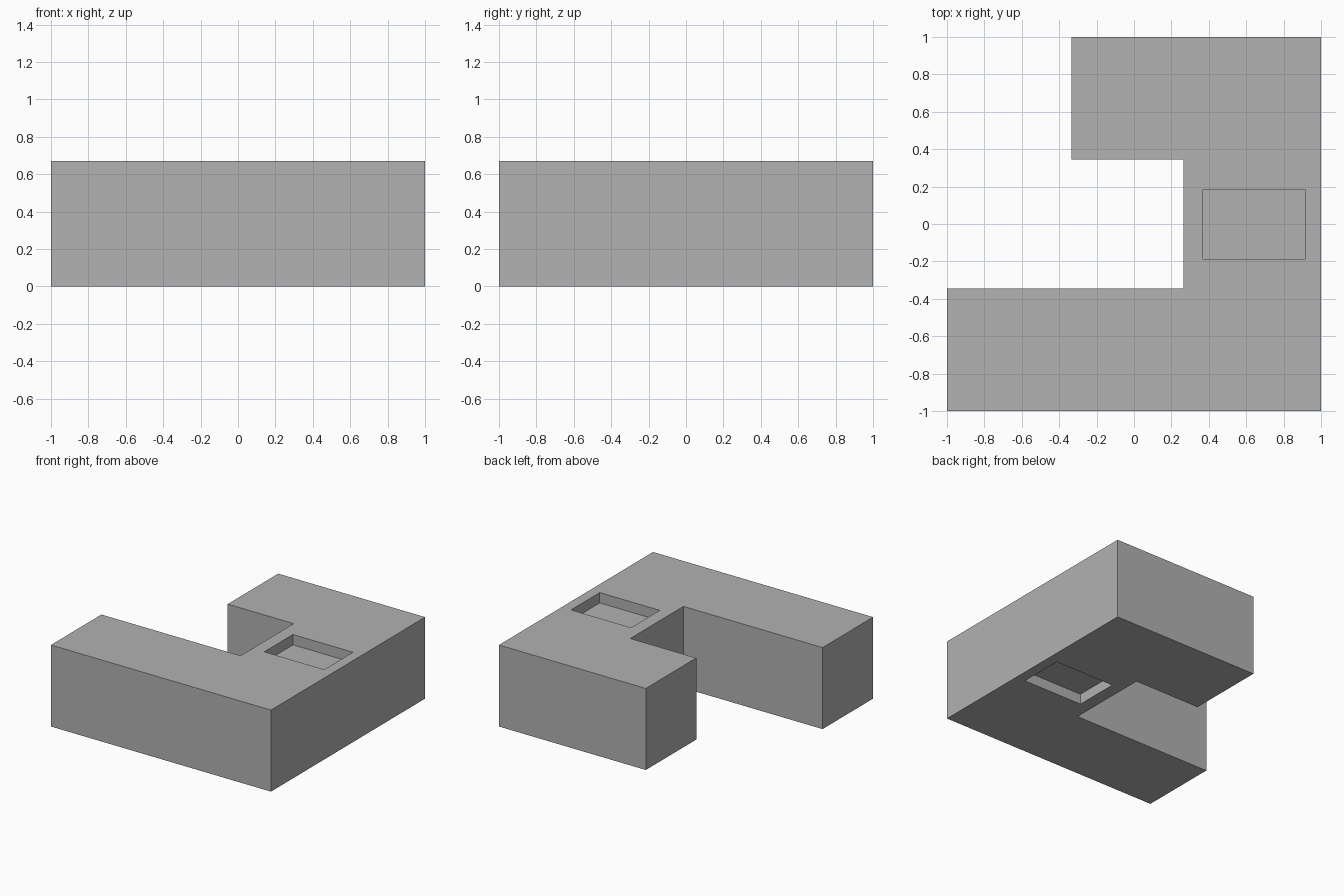
import bpy
import bmesh

if "Cube" in bpy.data.objects:
    bpy.data.objects.remove(bpy.data.objects["Cube"])

HEIGHT = 0.67
POCKET_DEPTH = 0.085

grey = bpy.data.materials.new("plain grey")
grey.use_nodes = True
colour = (0.445, 0.445, 0.445, 1)
grey.diffuse_color = colour
grey.node_tree.nodes["Principled BSDF"].inputs["Base Color"].default_value = colour


def prism(name, outline, bottom, top):
    """Extrude a flat outline between two heights."""
    bm = bmesh.new()
    face = bm.faces.new([bm.verts.new((x, y, bottom)) for x, y in outline])
    result = bmesh.ops.extrude_face_region(bm, geom=[face])
    for v in result["geom"]:
        if isinstance(v, bmesh.types.BMVert):
            v.co.z = top
    bmesh.ops.recalc_face_normals(bm, faces=bm.faces)
    mesh = bpy.data.meshes.new(name)
    bm.to_mesh(mesh)
    bm.free()
    mesh.materials.append(grey)
    obj = bpy.data.objects.new(name, mesh)
    bpy.context.collection.objects.link(obj)
    return obj


# Block with one long arm and one short arm around a notch
block = prism("hooked_block", [
    (-1, -1), (1, -1), (1, 1), (-0.335, 1),
    (-0.335, 0.345), (0.265, 0.345), (0.265, -0.345), (-1, -0.345),
], 0, HEIGHT)

# Matching shallow pockets in the top and the underside
pocket = [(0.37, -0.187), (0.915, -0.187), (0.915, 0.185), (0.37, 0.185)]
for side, low, high in (
    ("top", HEIGHT - POCKET_DEPTH, HEIGHT + 0.1),
    ("bottom", -0.1, POCKET_DEPTH),
):
    cutter = prism(side + "_pocket_cutter", pocket, low, high)
    cutter.hide_render = True
    cutter.hide_viewport = True
    cutter.display_type = "WIRE"
    cut = block.modifiers.new(side + " pocket", "BOOLEAN")
    cut.operation = "DIFFERENCE"
    cut.solver = "EXACT"
    cut.object = cutter
